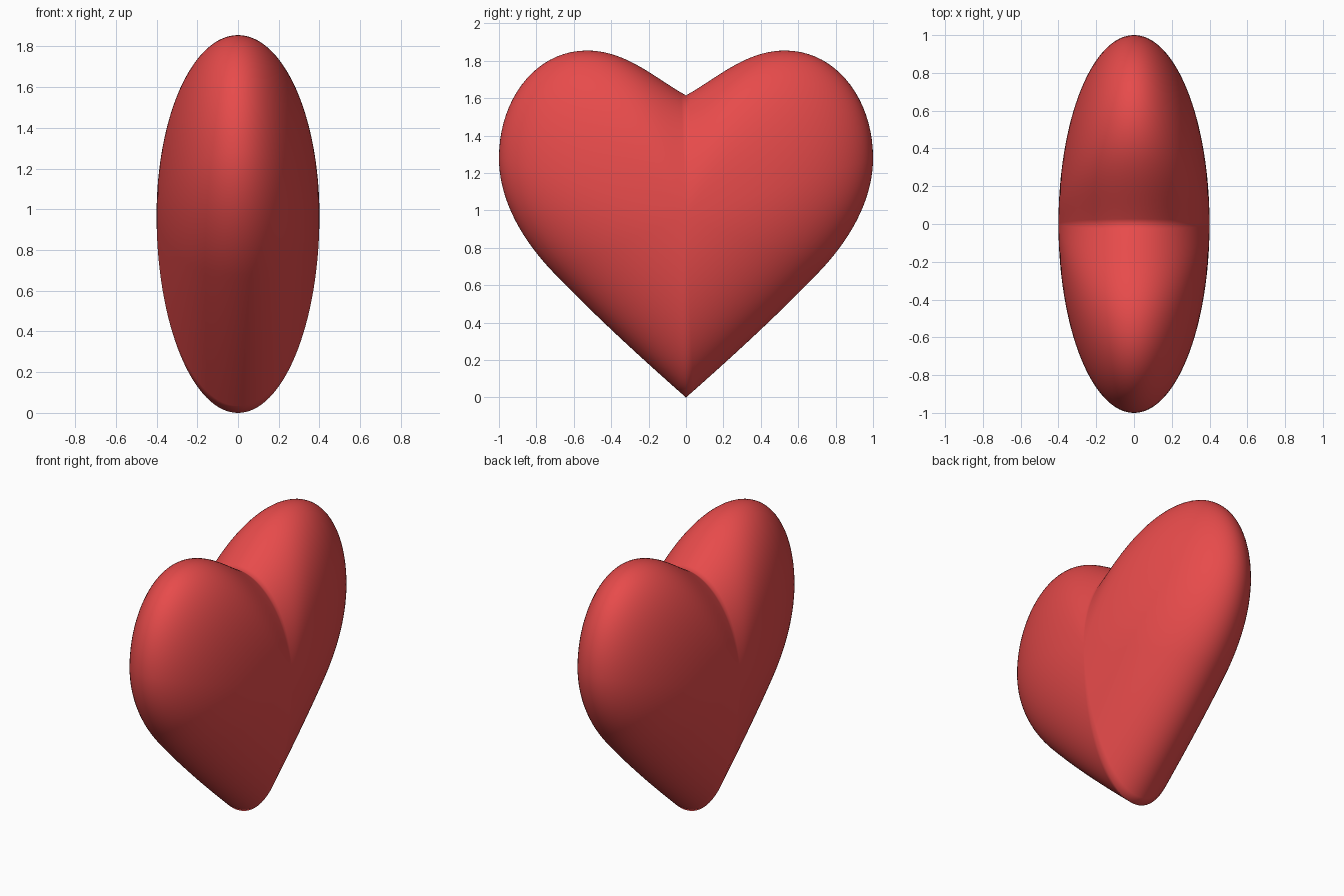
import bpy, bmesh, math
from mathutils import Vector
from mathutils.geometry import interpolate_bezier

cube = bpy.data.objects.get("Cube")
if cube:
    bpy.data.objects.remove(cube)

HALF_DEPTH = 0.4
CENTRE = Vector((0, 0.97))
RINGS = 64
STEPS = 20

# Half outline of the heart: cleft, lobe top, widest point, flank, tip
CURVES = [
    ((0, 1.615), (0.17, 1.71), (0.32, 1.855), (0.53, 1.855)),
    ((0.53, 1.855), (0.80, 1.855), (1, 1.60), (1, 1.28)),
    ((1, 1.28), (1, 1.06), (0.88, 0.85), (0.72, 0.68)),
    ((0.72, 0.68), (0.5, 0.45), (0.25, 0.22), (0, 0)),
]


def heart_outline():
    half = []
    for points in CURVES:
        a, b, c, d = (Vector((*p, 0)) for p in points)
        half += [p.to_2d() for p in interpolate_bezier(a, b, c, d, STEPS)[:-1]]
    half.append(Vector((0, 0)))
    return half + [Vector((-p.x, p.y)) for p in half[-2:0:-1]]


def make_material(name, color):
    mat = bpy.data.materials.new(name)
    mat.use_nodes = True
    mat.diffuse_color = color
    mat.node_tree.nodes["Principled BSDF"].inputs["Base Color"].default_value = color
    return mat


# Puffed body: the outline shrinks elliptically towards a pole on each side
bm = bmesh.new()
outline = heart_outline()
rings = []
for i in range(1, RINGS):
    angle = math.pi * i / RINGS
    x, size = HALF_DEPTH * math.cos(angle), math.sin(angle)
    ring = []
    for p in outline:
        q = CENTRE + (p - CENTRE) * size
        ring.append(bm.verts.new((x, q.x, q.y)))
    rings.append(ring)

count = len(outline)
for a, b in zip(rings, rings[1:]):
    for j in range(count):
        k = (j + 1) % count
        bm.faces.new((a[j], a[k], b[k], b[j]))
for side, ring in ((1, rings[0]), (-1, rings[-1])):
    pole = bm.verts.new((side * HALF_DEPTH, *CENTRE))
    for j in range(count):
        bm.faces.new((pole, ring[j], ring[(j + 1) % count]))
bmesh.ops.recalc_face_normals(bm, faces=bm.faces)

mesh = bpy.data.meshes.new("heart_body")
bm.to_mesh(mesh)
bm.free()
heart = bpy.data.objects.new("heart_body", mesh)
bpy.context.collection.objects.link(heart)
mesh.materials.append(make_material("heart red", (0.8, 0.07, 0.07, 1)))
mesh.shade_smooth()
